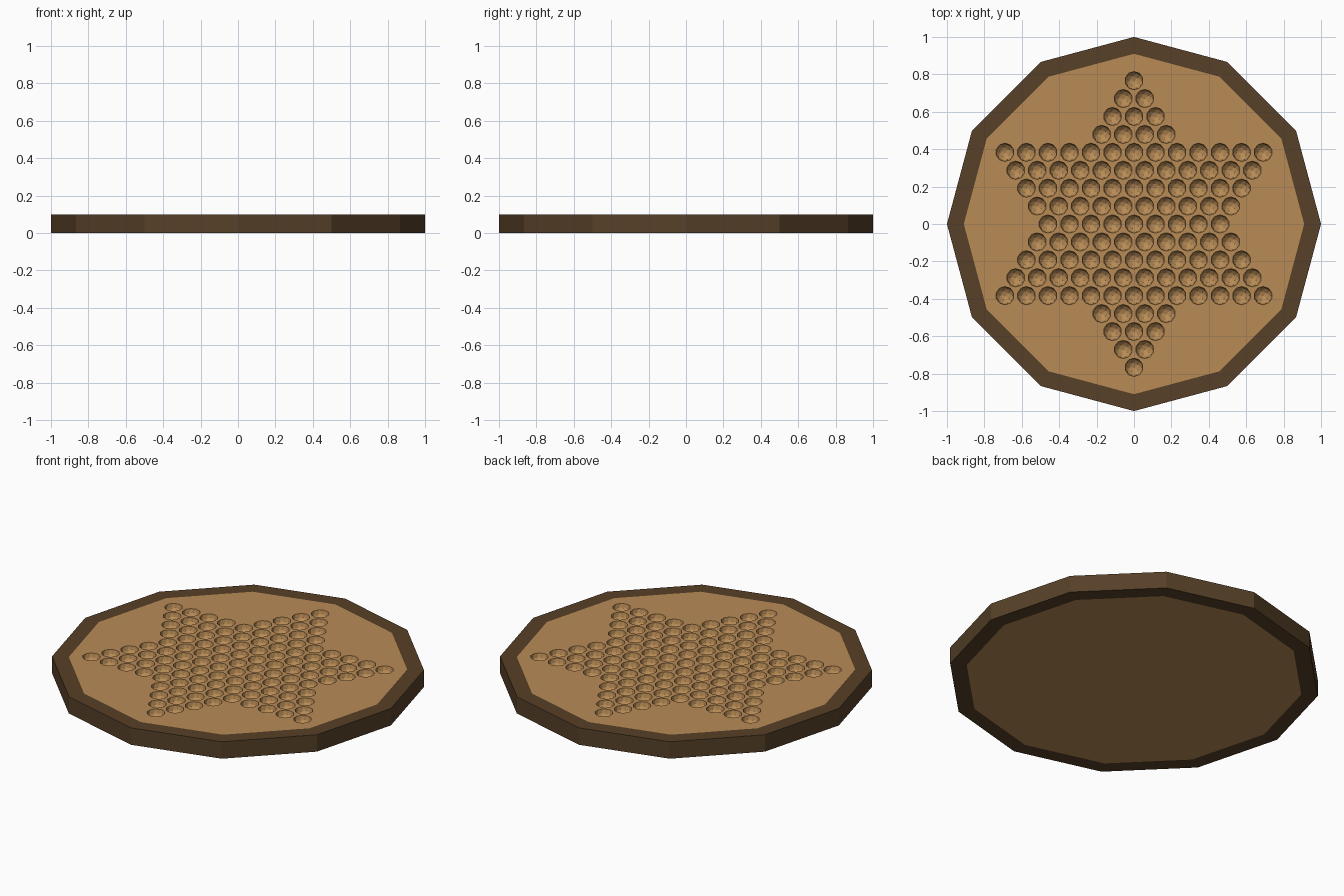
import bpy, bmesh
from math import sin, cos, pi

if "Cube" in bpy.data.objects:
    bpy.data.objects.remove(bpy.data.objects["Cube"])

SIDES, H, R_OUT, R_IN = 12, 0.1, 1.0, 0.91
DX, DY, HOLE_R = 0.115, 0.0958, 0.049


def material(name, color):
    m = bpy.data.materials.new(name)
    m.diffuse_color = (*color, 1)
    m.use_nodes = True
    m.node_tree.nodes["Principled BSDF"].inputs["Base Color"].default_value = m.diffuse_color
    return m


def make_object(name, bm, mat):
    bmesh.ops.recalc_face_normals(bm, faces=bm.faces)
    me = bpy.data.meshes.new(name)
    bm.to_mesh(me)
    bm.free()
    me.materials.append(mat)
    ob = bpy.data.objects.new(name, me)
    bpy.context.collection.objects.link(ob)
    return ob


def ring(bm, r, z):
    return [bm.verts.new((r * cos(2 * pi * i / SIDES), r * sin(2 * pi * i / SIDES), z))
            for i in range(SIDES)]


def bridge(bm, a, b):
    for i in range(SIDES):
        j = (i + 1) % SIDES
        bm.faces.new((a[i], a[j], b[j], b[i]))


dark = material("dark_wood", (0.095, 0.052, 0.021))
tan = material("light_wood", (0.48, 0.26, 0.092))

# Twelve-sided frame
bm = bmesh.new()
loops = [ring(bm, r, z) for r, z in ((R_OUT, 0), (R_OUT, H), (R_IN, H), (R_IN, 0))]
for k in range(4):
    bridge(bm, loops[k], loops[(k + 1) % 4])
make_object("frame", bm, dark)

# Playing surface, flush with the frame
bm = bmesh.new()
low, high = ring(bm, R_IN, 0), ring(bm, R_IN, H)
bridge(bm, low, high)
bm.faces.new(low)
bm.faces.new(high)
board = make_object("playing_board", bm, tan)

# Marble hollows: star-shaped layout, widths per row from the middle outward
bm = bmesh.new()
counts = [9, 10, 11, 12, 13, 4, 3, 2, 1]
for row in range(-8, 9):
    n = counts[abs(row)]
    for i in range(n):
        new = bmesh.ops.create_icosphere(bm, subdivisions=2, radius=HOLE_R)["verts"]
        bmesh.ops.translate(bm, verts=new, vec=((i - (n - 1) / 2) * DX, row * DY, H))
cutter = make_object("hollow_cutter", bm, tan)
cutter.hide_render = True
cutter.hide_set(True)

mod = board.modifiers.new("hollows", 'BOOLEAN')
mod.operation = 'DIFFERENCE'
mod.solver = 'EXACT'
mod.object = cutter
